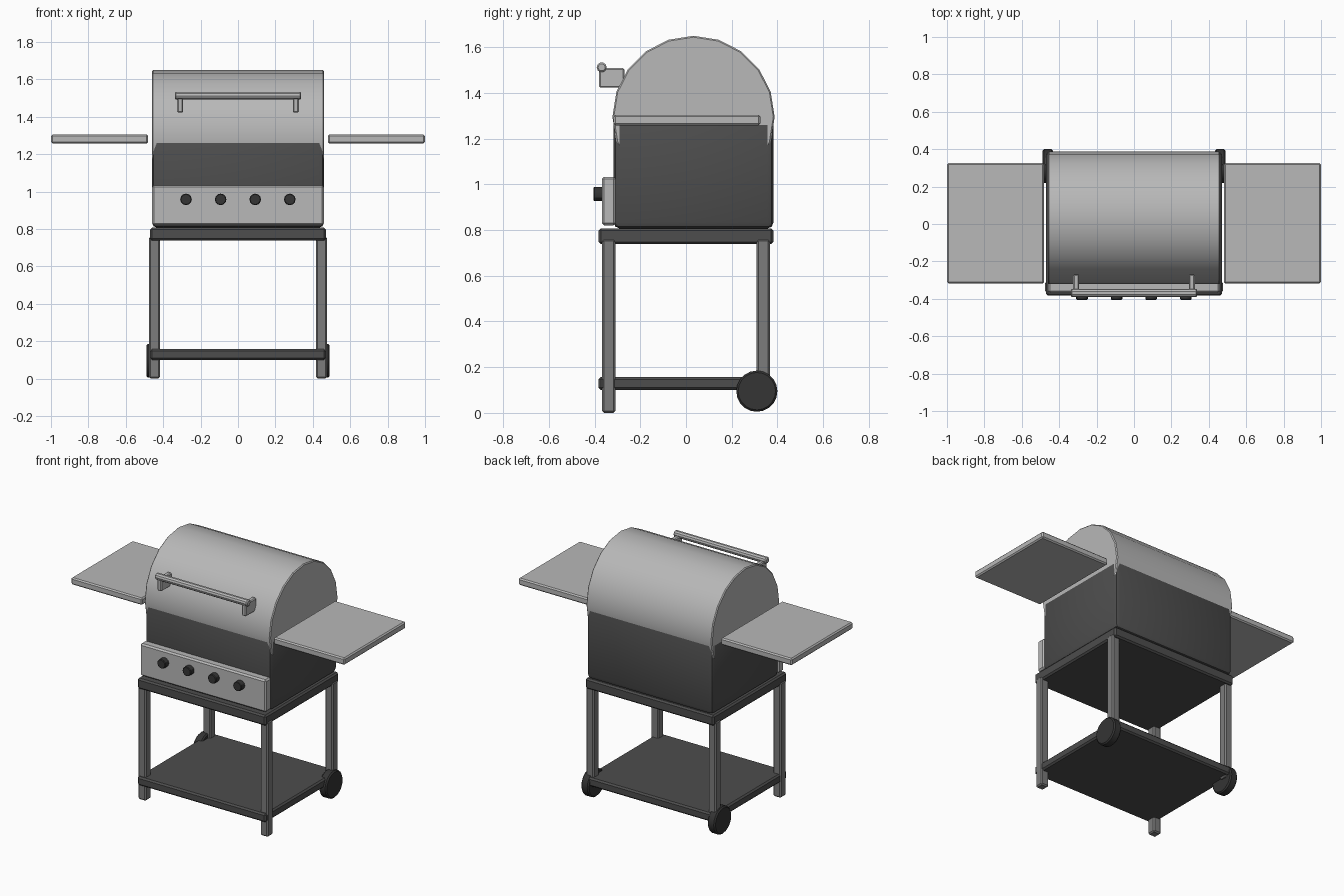
import bpy, bmesh, math
from mathutils import Matrix

if "Cube" in bpy.data.objects:
    bpy.data.objects.remove(bpy.data.objects["Cube"])


def material(name, g):
    m = bpy.data.materials.new(name)
    m.diffuse_color = (g, g, g, 1)
    m.use_nodes = True
    m.node_tree.nodes["Principled BSDF"].inputs["Base Color"].default_value = m.diffuse_color
    return m


STEEL = material("brushed_steel", 0.48)
LEG = material("leg_metal", 0.2)
DARK = material("dark_metal", 0.075)
BLACK = material("black_rubber", 0.035)


def finish(bm, name, mat):
    me = bpy.data.meshes.new(name)
    bmesh.ops.recalc_face_normals(bm, faces=bm.faces)
    bm.to_mesh(me)
    bm.free()
    me.materials.append(mat)
    ob = bpy.data.objects.new(name, me)
    bpy.context.collection.objects.link(ob)
    me.shade_smooth()
    me.set_sharp_from_angle(angle=math.radians(30))
    return ob


def box(name, x, y, z, mat, bevel=0.008, segments=1):
    """Bevelled box from (min, max) ranges."""
    bm = bmesh.new()
    size = [r[1] - r[0] for r in (x, y, z)]
    mid = [(r[0] + r[1]) / 2 for r in (x, y, z)]
    bmesh.ops.create_cube(bm, size=1, matrix=Matrix.Translation(mid) @ Matrix.Diagonal((*size, 1)))
    bmesh.ops.bevel(bm, geom=bm.edges[:], offset=bevel, segments=segments, profile=0.5, affect='EDGES')
    return finish(bm, name, mat)


def cylinder(name, centre, radius, length, axis, sides, mat, bevel=0.005):
    """Cylinder along x or y with bevelled rims."""
    bm = bmesh.new()
    turn = Matrix.Rotation(math.pi / 2, 4, 'Y' if axis == 'X' else 'X')
    bmesh.ops.create_cone(bm, cap_ends=True, segments=sides, radius1=radius, radius2=radius,
                          depth=length, matrix=Matrix.Translation(centre) @ turn)
    rims = [e for e in bm.edges if any(len(f.verts) > 4 for f in e.link_faces)]
    bmesh.ops.bevel(bm, geom=rims, offset=bevel, segments=1, affect='EDGES')
    return finish(bm, name, mat)


def mirrored(x, s):
    return tuple(sorted((s * x[0], s * x[1])))


# Firebox and round lid
box("firebox", (-0.46, 0.46), (-0.317, 0.383), (0.807, 1.285), DARK, 0.027, 2)
cylinder("lid", (0, 0.033, 1.295), 0.355, 0.919, 'X', 20, STEEL, 0.006)

# Control panel and knobs
box("control_panel", (-0.46, 0.46), (-0.368, -0.308), (0.82, 1.033), STEEL, 0.01)
for i in range(4):
    cylinder(f"knob_{i + 1}", (-0.278 + i * 0.185, -0.382, 0.958), 0.031, 0.046, 'Y', 12, BLACK, 0.004)

# Cart frame and bottom shelf
box("cart_top", (-0.47, 0.47), (-0.383, 0.383), (0.738, 0.807), DARK, 0.01)
box("bottom_shelf", (-0.47, 0.47), (-0.383, 0.383), (0.10, 0.157), DARK, 0.01)

# Lid handle bar
cylinder("handle_bar", (0, -0.369, 1.512), 0.022, 0.676, 'X', 10, STEEL, 0.006)

# Paired parts on both sides
for side, s in (("left", -1), ("right", 1)):
    box(f"{side}_side_table", mirrored((0.48, 1.0), s), (-0.317, 0.325), (1.258, 1.304), STEEL)
    box(f"{side}_front_leg", mirrored((0.418, 0.475), s), (-0.367, -0.309), (0, 0.76), LEG)
    box(f"{side}_back_leg", mirrored((0.418, 0.475), s), (0.309, 0.367), (0.09, 0.76), LEG)
    cylinder(f"{side}_wheel", (s * 0.462, 0.31, 0.095), 0.09, 0.056, 'X', 20, BLACK, 0.008)
    box(f"{side}_handle_post", mirrored((0.293, 0.325), s), (-0.381, -0.27), (1.423, 1.508), STEEL, 0.006)
